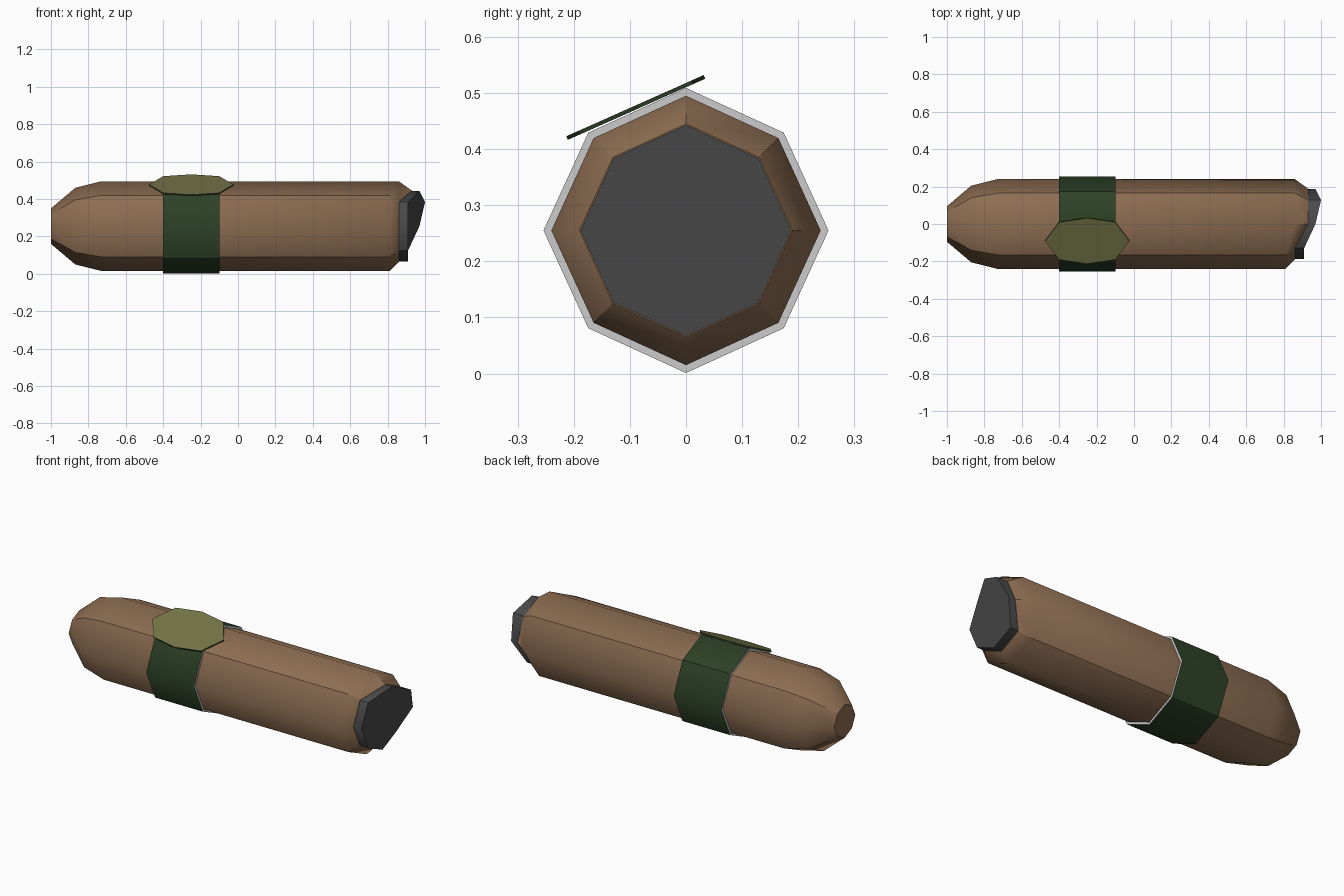
import bpy, bmesh
from math import cos, sin, pi, radians
from mathutils import Matrix, Vector

if "Cube" in bpy.data.objects:
    bpy.data.objects.remove(bpy.data.objects["Cube"])

CZ = 0.255   # height of the long axis
N = 8


def material(name, rgb):
    m = bpy.data.materials.new(name)
    m.diffuse_color = (*rgb, 1)
    m.use_nodes = True
    m.node_tree.nodes["Principled BSDF"].inputs["Base Color"].default_value = m.diffuse_color
    return m


def add_object(name, bm, mats):
    bmesh.ops.recalc_face_normals(bm, faces=bm.faces[:])
    me = bpy.data.meshes.new(name)
    bm.to_mesh(me)
    bm.free()
    for m in mats:
        me.materials.append(m)
    ob = bpy.data.objects.new(name, me)
    bpy.context.collection.objects.link(ob)
    return ob


def slanted(low, high, diagonal):
    """Ring positions along x for an oblique end: +y and top reach further."""
    return [high, diagonal, high, low, low, low, low, low]


def loft(rings, closed=False):
    """Octagonal tube along x; each ring is (x or list of x, radius)."""
    bm = bmesh.new()
    loops = []
    for xs, r in rings:
        if not isinstance(xs, list):
            xs = [xs] * N
        loop = []
        for k in range(N):
            f = r * (0.97 if k % 2 else 1)
            a = k * pi / 4
            loop.append(bm.verts.new((xs[k], f * cos(a), CZ + f * sin(a))))
        loops.append(loop)
    pairs = list(zip(loops, loops[1:]))
    if closed:
        pairs.append((loops[-1], loops[0]))
    for a, b in pairs:
        for k in range(N):
            j = (k + 1) % N
            bm.faces.new((a[k], a[j], b[j], b[k])).smooth = True
            # crisp lengthwise edges on the diagonals
            if k % 2:
                bm.edges.get((a[k], b[k])).smooth = False
    if not closed:
        bm.faces.new(loops[0])
        bm.faces.new(loops[-1])
    for e in bm.edges:
        if len(e.link_faces) == 2:
            bm.normal_update()
            break
    bmesh.ops.recalc_face_normals(bm, faces=bm.faces[:])
    for e in bm.edges:
        if e.calc_face_angle(0) > radians(50):
            e.smooth = False
    return bm


brown = material("leaf_brown", (0.27, 0.155, 0.085))
green = material("band_green", (0.027, 0.055, 0.02))
olive = material("label_olive", (0.17, 0.17, 0.06))
dark = material("ash_grey", (0.07, 0.07, 0.07))
grey = material("paper_grey", (0.6, 0.6, 0.6))

# rolled body with rounded left end and slanted burnt end
end_ring = slanted(0.86, 0.93, 0.93)
add_object("rolled_body", loft([
    (-1.0, 0.095), (-0.87, 0.205), (-0.73, 0.24),
    (slanted(0.81, 0.86, 0.86), 0.24), (end_ring, 0.19)]), [brown])

# ash tip
add_object("ash_tip", loft([
    (end_ring, 0.188), (slanted(0.91, 0.97, 1.0), 0.188)]), [dark])

# paper band with grey cut edges
bm = loft([(-0.4, 0.236), (-0.4, 0.254), (-0.1, 0.254), (-0.1, 0.236)], closed=True)
for f in bm.faces:
    if abs(f.normal.x) > 0.9:
        f.material_index = 1
        f.smooth = False
add_object("paper_band", bm, [green, grey])

# flat label plate resting on the upper front facet of the band
bm = bmesh.new()
outline = [(0.225, 0), (0.15, 0.11), (0, 0.134), (-0.15, 0.11),
           (-0.225, 0), (-0.15, -0.11), (0, -0.134), (0.15, -0.11)]
face = bm.faces.new([bm.verts.new((x, y, 0)) for x, y in outline])
ext = bmesh.ops.extrude_face_region(bm, geom=[face])
bmesh.ops.translate(bm, vec=(0, 0, 0.007),
                    verts=[v for v in ext["geom"] if isinstance(v, bmesh.types.BMVert)])
bm.normal_update()
for f in bm.faces:
    f.material_index = 0 if abs(f.normal.z) > 0.5 else 1
bm.transform(Matrix.Translation(Vector((-0.25, -0.088, 0.471)))
             @ Matrix.Rotation(radians(24), 4, 'X'))
add_object("label_plate", bm, [olive, green])
